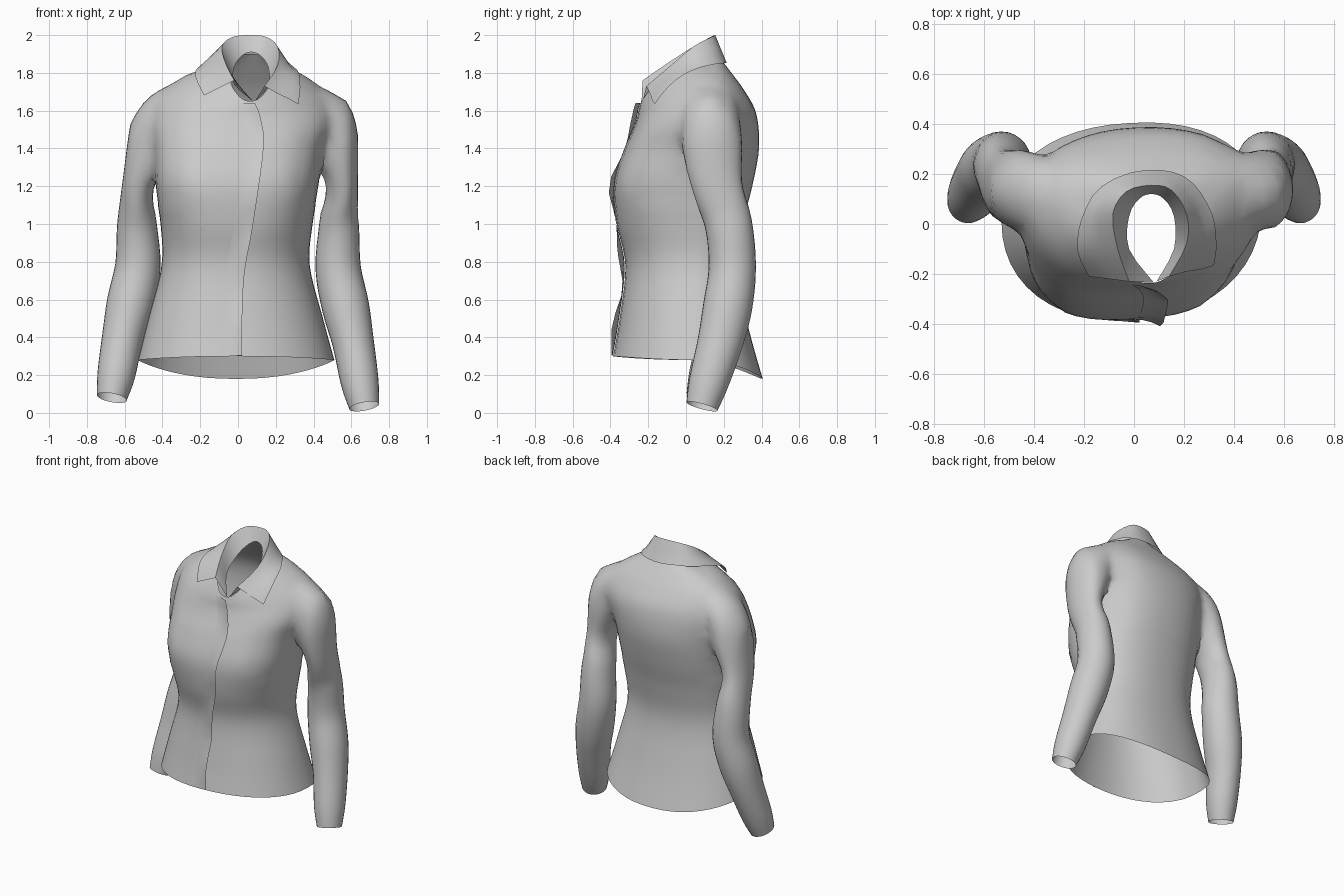
import bpy, bmesh, math
from mathutils import Vector
from mathutils.bvhtree import BVHTree

cube = bpy.data.objects.get("Cube")
if cube:
    bpy.data.objects.remove(cube)

fabric = bpy.data.materials.new("grey_fabric")
fabric.use_nodes = True
fabric.diffuse_color = (0.6, 0.6, 0.6, 1)
fabric.node_tree.nodes["Principled BSDF"].inputs["Base Color"].default_value = (0.6, 0.6, 0.6, 1)


def spline(rows, steps):
    """Catmull-Rom interpolation of equally long rows."""
    ext = [rows[0]] + list(rows) + [rows[-1]]
    out = []
    for i in range(len(rows) - 1):
        a, b, c, d = ext[i:i + 4]
        for k in range(steps):
            t = k / steps
            out.append([q + t / 2 * (r - p + t * (2 * p - 5 * q + 4 * r - s + t * (3 * (q - r) + s - p)))
                        for p, q, r, s in zip(a, b, c, d)])
    return out + [list(rows[-1])]


def loft(name, rings, closed=True):
    """Skin rings of points; closed rings also get end caps."""
    bm = bmesh.new()
    vs = [[bm.verts.new(p) for p in ring] for ring in rings]
    n = len(rings[0])
    for lo, hi in zip(vs, vs[1:]):
        for j in range(n if closed else n - 1):
            k = (j + 1) % n
            bm.faces.new((lo[j], lo[k], hi[k], hi[j]))
    if closed:
        bm.faces.new(vs[0][::-1])
        bm.faces.new(vs[-1])
    bmesh.ops.recalc_face_normals(bm, faces=bm.faces)
    me = bpy.data.meshes.new(name)
    bm.to_mesh(me)
    bm.free()
    me.materials.append(fabric)
    ob = bpy.data.objects.new(name, me)
    bpy.context.collection.objects.link(ob)
    return ob


def smooth(ob):
    bpy.ops.object.select_all(action="DESELECT")
    ob.select_set(True)
    bpy.context.view_layer.objects.active = ob
    bpy.ops.object.shade_smooth_by_angle(angle=math.radians(60))


# Torso: right x, left x, side y, front y, back y, side z, front z, back z
TORSO = [
    (-.53, .51, .04, -.385, .405, .28, .30, .18),
    (-.475, .45, .04, -.35, .33, .5, .5, .45),
    (-.405, .38, .05, -.32, .27, .78, .78, .76),
    (-.41, .395, .05, -.365, .3, 1, 1, 1),
    (-.44, .43, .04, -.38, .35, 1.2, 1.2, 1.2),
    (-.445, .455, .06, -.335, .385, 1.4, 1.37, 1.4),
    (-.46, .51, .1, -.285, .37, 1.55, 1.49, 1.58),
    (-.42, .47, .12, -.26, .31, 1.69, 1.56, 1.7),
    (-.28, .36, .08, -.25, .23, 1.785, 1.61, 1.81),
    (-.08, .21, 0, -.24, .16, 1.85, 1.65, 1.9),
]


def torso_ring(row, n=48):
    xr, xl, ys, yf, yb, zs, zf, zb = row
    # the front is fuller at the bust
    front = .92 - .24 * math.exp(-((zs - 1.25) / .3) ** 2)
    ring = []
    for i in range(n):
        a = math.tau * i / n
        c, s = math.cos(a), math.sin(a)
        c, s = (math.copysign(abs(v) ** (.9 if s > 0 else front), v) for v in (c, s))
        ey, ez = (yb, zb) if s > 0 else (yf, zf)
        x = (xr + xl) / 2 + (xl - xr) / 2 * c
        ring.append((x, ys + (ey - ys) * abs(s) + .05 * x, zs + (ez - zs) * s * s))
    return ring


shirt = loft("shirt_body", [torso_ring(r) for r in spline(TORSO, 5)])

# Sleeve: centre x, y, z, sideways radius, front-to-back radius
SLEEVE = [
    (.3, .12, 1.63, .11, .13),
    (.41, .13, 1.57, .135, .155),
    (.467, .14, 1.4, .123, .165),
    (.532, .165, 1.2, .082, .135),
    (.535, .225, 1, .105, .125),
    (.53, .245, .78, .12, .125),
    (.57, .22, .58, .125, .13),
    (.61, .18, .4, .11, .12),
    (.645, .12, .2, .1, .105),
    (.668, .085, .08, .08, .085),
]


def make_sleeve(name, side):
    rows = spline(SLEEVE, 4)
    if side > 0:
        # the left shoulder is a little wider and its cuff hangs lower
        for r in rows:
            r[0] += .055 * min(1, max(0, (r[2] - 1.05) / .4))
            r[2] -= .05 * min(1, max(0, 1 - r[2]))
    pts = [Vector((side * r[0], r[1], r[2])) for r in rows]
    rings = []
    for i, r in enumerate(rows):
        t = (pts[min(i + 1, len(pts) - 1)] - pts[max(i - 1, 0)]).normalized()
        v = (Vector((0, 1, 0)) - t * t.y).normalized()
        u = v.cross(t)
        rings.append([pts[i] + u * r[3] * math.cos(a) + v * r[4] * math.sin(a)
                      for a in (math.tau * k / 28 for k in range(28))])
    return loft(name, rings)


# Join the sleeves to the torso
sleeves = [make_sleeve("right_sleeve", -1), make_sleeve("left_sleeve", 1)]
for sl in sleeves:
    mod = shirt.modifiers.new("join", "BOOLEAN")
    mod.operation, mod.solver, mod.object = "UNION", "EXACT", sl
deps = bpy.context.evaluated_depsgraph_get()
joined = bpy.data.meshes.new_from_object(shirt.evaluated_get(deps))
shirt.modifiers.clear()
shirt.data = joined
for sl in sleeves:
    bpy.data.objects.remove(sl)

# Open the hem, neck and cuffs, and soften the armholes
bm = bmesh.new()
bm.from_mesh(joined)
bmesh.ops.delete(bm, geom=[f for f in bm.faces if len(f.verts) > 20], context="FACES")


def armhole():
    return [v for v in bm.verts if .3 < abs(v.co.x) < .56 and v.co.z > 1.1]


bmesh.ops.remove_doubles(bm, verts=armhole(), dist=.012)
for _ in range(6):
    bmesh.ops.smooth_vert(bm, verts=armhole(), factor=.5, use_axis_x=True, use_axis_y=True, use_axis_z=True)
surface = BVHTree.FromBMesh(bm)
bm.to_mesh(joined)
bm.free()
smooth(shirt)


def lift(p, gap):
    """Keep a point at least a gap outside the shirt."""
    loc, nor, _, _ = surface.find_nearest(p)
    return p + nor * max(0, gap - (p - loc).dot(nor))


# Front placket: a wavy overlapping edge; rows are z and edge x
placket = []
for z, x in spline([(.305, .02), (.7, .03), (1, .08), (1.4, .135), (1.56, .12), (1.64, .09)], 5):
    flare = .022 + .014 * math.sin(z * 17)
    strip = []
    for k in range(4):
        px = x - .1 * (1 - k / 3)
        hit = surface.ray_cast(Vector((px, -1, z)), Vector((0, 1, 0)))[0]
        strip.append(hit - Vector((0, .003 + flare * (k / 3) ** 2, 0)))
    placket.append(strip)
smooth(loft("front_placket", placket, closed=False))

# Collar: stand base, fold line and outer edge, from right front round the back
BASE = [(.08, -.235, 1.65), (-.02, -.1, 1.74), (-.02, .03, 1.83), (.02, .1, 1.89), (.07, .12, 1.91),
        (.12, .1, 1.89), (.16, .03, 1.83), (.16, -.1, 1.73), (.09, -.23, 1.65)]
FOLD = [(-.02, -.23, 1.76), (-.065, -.1, 1.85), (-.085, .04, 1.94), (-.03, .13, 1.99), (.07, .155, 2),
        (.15, .135, 1.99), (.21, .04, 1.94), (.21, -.08, 1.84), (.14, -.21, 1.73)]
EDGE = [(-.18, -.21, 1.68), (-.225, -.11, 1.78), (-.21, .02, 1.83), (-.13, .15, 1.85), (.05, .215, 1.85),
        (.2, .19, 1.85), (.29, .08, 1.82), (.315, -.04, 1.75), (.315, -.16, 1.63)]
base, fold, edge = ([Vector(p) for p in spline(line, 3)] for line in (BASE, FOLD, EDGE))
stand = [base, [b.lerp(f, .5) for b, f in zip(base, fold)], fold]
smooth(loft("collar_stand", stand, closed=False))
middle = [f.lerp(e, .4) for f, e in zip(fold, edge)]
fall = [fold, middle] + [[lift(f.lerp(e, t), .012) for f, e in zip(fold, edge)] for t in (.7, 1)]
smooth(loft("collar_fall", fall, closed=False))
